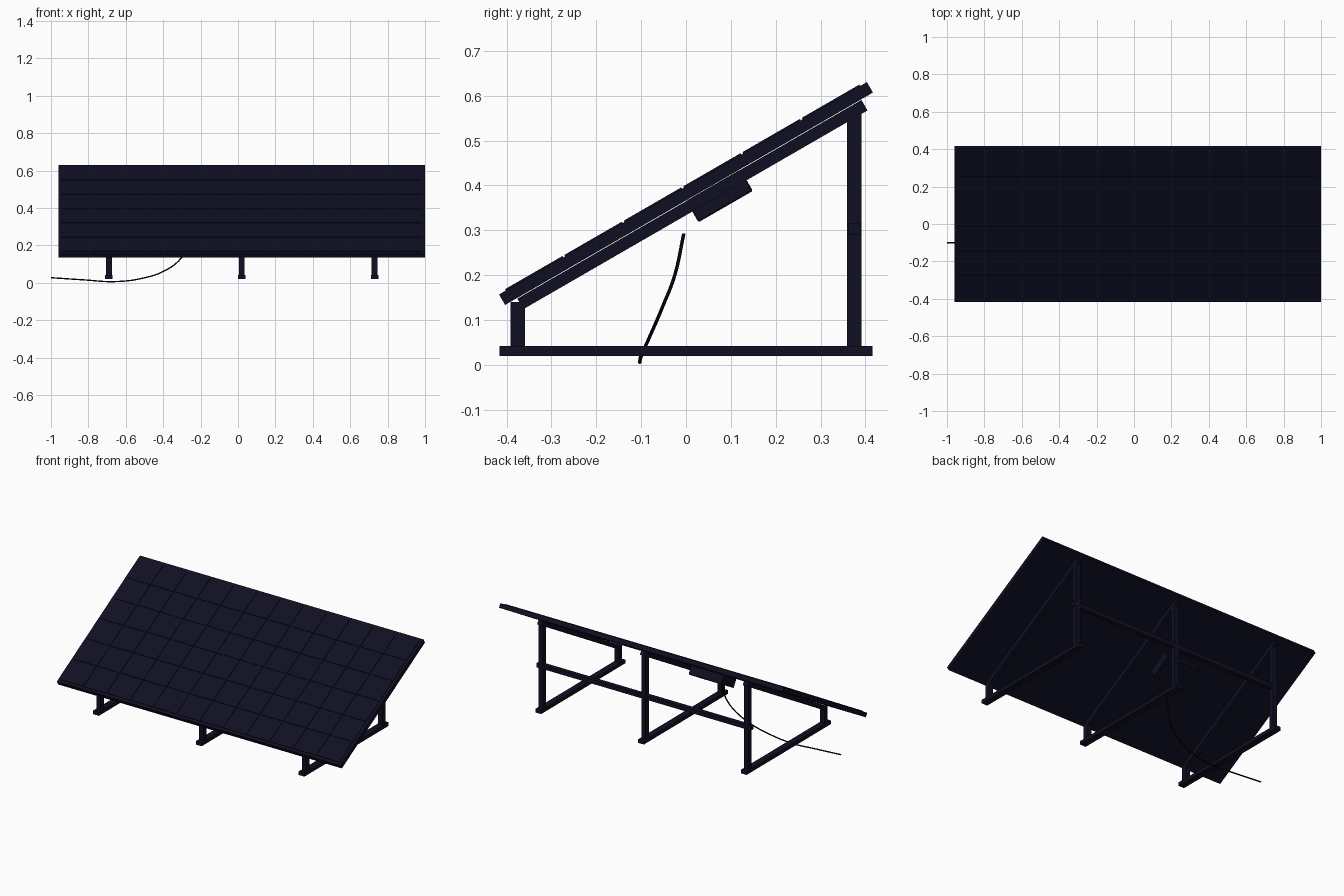
import bpy, bmesh, math
from mathutils import Matrix, Vector

cube = bpy.data.objects.get("Cube")
if cube:
    bpy.data.objects.remove(cube, do_unlink=True)


def material(name, color):
    m = bpy.data.materials.new(name)
    m.use_nodes = True
    m.diffuse_color = color
    m.node_tree.nodes["Principled BSDF"].inputs["Base Color"].default_value = color
    return m


navy = material("dark navy", (0.0048, 0.0048, 0.017, 1))
black = material("cable black", (0.002, 0.002, 0.004, 1))

TILT = Matrix.Rotation(math.radians(30), 4, "X")
PANEL = Matrix.Translation((0.02, 0, 0.382)) @ TILT   # panel centre frame
LEVEL = Matrix.Identity(4)


def boxes(name, items, frame=LEVEL, bevel=0.0):
    """One object from a list of (centre, size) boxes placed in a frame."""
    bm = bmesh.new()
    for centre, size in items:
        place = Matrix.Translation(centre) @ Matrix.Diagonal((*size, 1))
        bmesh.ops.create_cube(bm, size=1, matrix=place)
    mesh = bpy.data.meshes.new(name)
    bm.to_mesh(mesh)
    bm.free()
    mesh.materials.append(navy)
    ob = bpy.data.objects.new(name, mesh)
    ob.matrix_world = frame
    bpy.context.collection.objects.link(ob)
    if bevel:
        mod = ob.modifiers.new("edge", "BEVEL")
        mod.width = bevel
        mod.segments = 1
    return ob


# Panel slab and its grid of raised cells
WIDTH, LENGTH, THICK = 1.96, 0.947, 0.027
boxes("panel_frame", [((0, 0, 0), (WIDTH, LENGTH, THICK))], PANEL)

COLS, ROWS, RIM, GAP = 12, 6, 0.015, 0.005
px, py = (WIDTH - 2 * RIM) / COLS, (LENGTH - 2 * RIM) / ROWS
cells = [(((c - (COLS - 1) / 2) * px, (r - (ROWS - 1) / 2) * py, THICK / 2 + 0.001),
          (px - GAP, py - GAP, 0.005))
         for c in range(COLS) for r in range(ROWS)]
boxes("solar_cells", cells, PANEL)

# Junction box under the panel
boxes("junction_box", [((-0.255, 0.062, -0.042), (0.23, 0.14, 0.055))], PANEL, 0.003)

# Three support frames: foot, front leg, back leg and sloping rail
for side, x in (("right", -0.69), ("middle", 0.02), ("left", 0.73)):
    boxes(side + "_foot", [((x, 0, 0.031), (0.04, 0.832, 0.022))])
    boxes(side + "_front_leg", [((x, -0.375, 0.09), (0.03, 0.032, 0.1))])
    boxes(side + "_back_leg", [((x, 0.375, 0.302), (0.03, 0.032, 0.525))])
    boxes(side + "_rail", [((x - 0.02, 0, -0.0285), (0.03, 0.886, 0.027))], PANEL)

# Horizontal brace joining the back legs
boxes("back_brace", [((0.02, 0.375, 0.302), (1.48, 0.028, 0.026))])

# Cable drooping from the junction box to the ground
path = [(-0.24, -0.005, 0.292), (-0.265, -0.025, 0.2), (-0.305, -0.052, 0.13),
        (-0.39, -0.08, 0.065), (-0.51, -0.098, 0.024), (-0.66, -0.103, 0.006),
        (-0.82, -0.102, 0.015), (-1.0, -0.1, 0.027)]
curve = bpy.data.curves.new("cable", "CURVE")
curve.dimensions = "3D"
curve.bevel_depth = 0.0038
curve.bevel_resolution = 2
curve.resolution_u = 6
curve.use_fill_caps = True
spline = curve.splines.new("BEZIER")
spline.bezier_points.add(len(path) - 1)
for point, co in zip(spline.bezier_points, path):
    point.co = Vector(co)
    point.handle_left_type = point.handle_right_type = "AUTO"
curve.materials.append(black)
bpy.context.collection.objects.link(bpy.data.objects.new("cable", curve))
